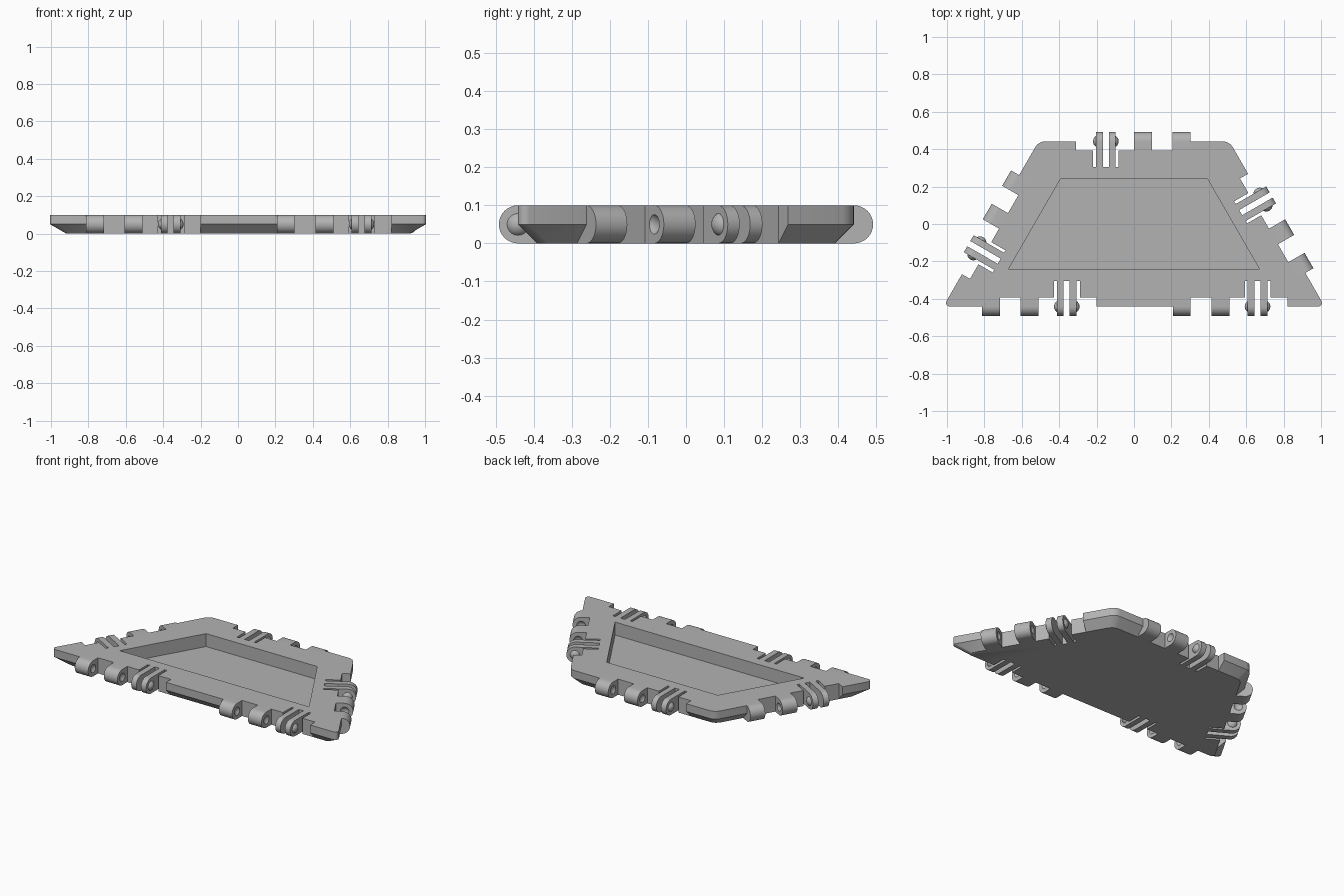
import bpy, bmesh
from math import radians, pi, sin, tan
from mathutils import Matrix, Vector

if "Cube" in bpy.data.objects:
    bpy.data.objects.remove(bpy.data.objects["Cube"])

T = 0.1            # plate thickness
R = T / 2          # hinge barrel radius
L = 1.02           # unit edge length
H = L * 0.866 / 2  # half depth of the trapezoid
GREY = (0.45, 0.45, 0.45, 1)

mat = bpy.data.materials.new("plain grey")
mat.use_nodes = True
mat.diffuse_color = GREY
mat.node_tree.nodes["Principled BSDF"].inputs["Base Color"].default_value = GREY


def make_object(name, bm):
    bmesh.ops.recalc_face_normals(bm, faces=bm.faces)
    mesh = bpy.data.meshes.new(name)
    bm.to_mesh(mesh)
    bm.free()
    mesh.materials.append(mat)
    ob = bpy.data.objects.new(name, mesh)
    bpy.context.collection.objects.link(ob)
    return ob


def activate(ob):
    bpy.ops.object.select_all(action='DESELECT')
    ob.select_set(True)
    bpy.context.view_layer.objects.active = ob


def cut(ob, cutter):
    cutter.hide_render = True
    mod = ob.modifiers.new("cut", 'BOOLEAN')
    mod.operation = 'DIFFERENCE'
    mod.solver = 'EXACT'
    mod.object = cutter
    activate(ob)
    bpy.ops.object.modifier_apply(modifier=mod.name)
    bpy.data.objects.remove(cutter)


def smooth(ob):
    activate(ob)
    bpy.ops.object.shade_smooth_by_angle(angle=radians(30))


def prism(bm, points, offset):
    """Extrude a closed 3D outline along an offset."""
    face = bm.faces.new([bm.verts.new(p) for p in points])
    new = bmesh.ops.extrude_face_region(bm, geom=[face])["geom"]
    verts = [v for v in new if isinstance(v, bmesh.types.BMVert)]
    bmesh.ops.translate(bm, verts=verts, vec=offset)


def corners(inset):
    """Trapezoid corners, counter-clockwise, moved in from every edge."""
    y, slope = H - inset, 0.577
    low = 0.75 * L + y * slope - inset / 0.866
    high = 0.75 * L - y * slope - inset / 0.866
    return [Vector(p) for p in ((-low, -y, 0), (low, -y, 0), (high, y, 0), (-high, y, 0))]


def rounded_outline(inset, steps=4):
    pts, out = corners(inset), []
    for i, c in enumerate(pts):
        a, b = (pts[i - 1] - c).normalized(), (pts[(i + 1) % 4] - c).normalized()
        half = a.angle(b) / 2
        r = 0.02 if i < 2 else 0.06
        centre = c + (a + b).normalized() * r / sin(half)
        start = c + a * r / tan(half) - centre
        for k in range(steps + 1):
            out.append(centre + Matrix.Rotation((pi - 2 * half) * k / steps, 3, 'Z') @ start)
    return out


# Edge frames: local x runs along the edge, local y points outward
edges = {}
for name, x, y, turn in (("back", 0, H, 0), ("right_side", -0.75 * L, 0, 60),
                         ("left_side", 0.75 * L, 0, -60),
                         ("front_right", -L / 2, -H, 180), ("front_left", L / 2, -H, 180)):
    edges[name] = Matrix.Translation((x, y, 0)) @ Matrix.Rotation(radians(turn), 4, 'Z')

# Plate with an undercut lower rim
bm = bmesh.new()
rings = []
for z, inset in ((0, R), (R, 0), (T, 0)):
    rings.append([bm.verts.new((p.x, p.y, z)) for p in rounded_outline(inset)])
n = len(rings[0])
for lower, upper in zip(rings, rings[1:]):
    for i in range(n):
        j = (i + 1) % n
        bm.faces.new((lower[i], lower[j], upper[j], upper[i]))
bm.faces.new(rings[0])
bm.faces.new(rings[-1])
plate = make_object("plate", bm)

# Tray recess in the top
bm = bmesh.new()
prism(bm, [p + Vector((0, 0, 0.017)) for p in corners(0.202)], (0, 0, 0.2))
cut(plate, make_object("tray_cutter", bm))

# Hinge notches with flex slits beside the clip arms
slits = ((-0.22, -0.203), (-0.166, -0.134), (-0.098, -0.083))
arms = ((-0.203, -0.166), (-0.134, -0.098))
barrels = ((0.0, 0.096), (0.207, 0.302))
comb = [(-0.31, 0.08), (-0.31, -R)]
for a, b in slits:
    comb += [(a, -R), (a, -0.138), (b, -0.138), (b, -R)]
comb += [(0.302, -R), (0.302, 0.08)]
bm = bmesh.new()
for frame in edges.values():
    prism(bm, [frame @ Vector((x, y, -R)) for x, y in comb], (0, 0, 2 * T))
cut(plate, make_object("notch_cutter", bm))
smooth(plate)


def tongue(bm, x0, x1):
    """Round-ended hinge tongue between two positions along the edge."""
    pts = [Vector((x0, -R, 0))]
    for k in range(17):
        a = pi * k / 16 - pi / 2
        pts.append(Matrix.Rotation(a, 3, 'X') @ Vector((0, R, 0)) + Vector((x0, 0, R)))
    pts.append(Vector((x0, -R, T)))
    prism(bm, pts, (x1 - x0, 0, 0))


def ball(bm, x):
    place = Matrix.Translation((x, 0, R)) @ Matrix.Rotation(pi / 2, 4, 'Y')
    return bmesh.ops.create_uvsphere(bm, u_segments=20, v_segments=16, radius=0.034,
                                     matrix=place)["verts"]


# Barrels with sockets on their open faces
bm = bmesh.new()
for a, b in barrels:
    tongue(bm, a, b)
barrel = make_object("barrels", bm)
bm = bmesh.new()
sink = 0.022
ball(bm, barrels[0][0] - sink)
ball(bm, barrels[0][1] + sink)
ball(bm, barrels[1][0] - sink)
cut(barrel, make_object("socket_cutter", bm))
smooth(barrel)

# Clip arms with a rounded stud on each outer face
bm = bmesh.new()
for a, b in arms:
    tongue(bm, a, b)
for face_x, side in ((arms[0][0], -1), (arms[1][1], 1)):
    verts = ball(bm, face_x - side * 0.018)
    geom = set(verts)
    for v in verts:
        geom.update(v.link_edges, v.link_faces)
    bmesh.ops.bisect_plane(bm, geom=list(geom), plane_co=(face_x, 0, 0),
                           plane_no=(side, 0, 0), clear_inner=True)
clip = make_object("clip_arms", bm)
smooth(clip)

# Repeat the hinge parts on every edge
for name, frame in edges.items():
    for source, part in ((barrel, "barrels"), (clip, "clip_arms")):
        ob = source if name == "back" else source.copy()
        if ob is not source:
            bpy.context.collection.objects.link(ob)
        ob.name = name + "_" + part
        ob.matrix_world = frame
